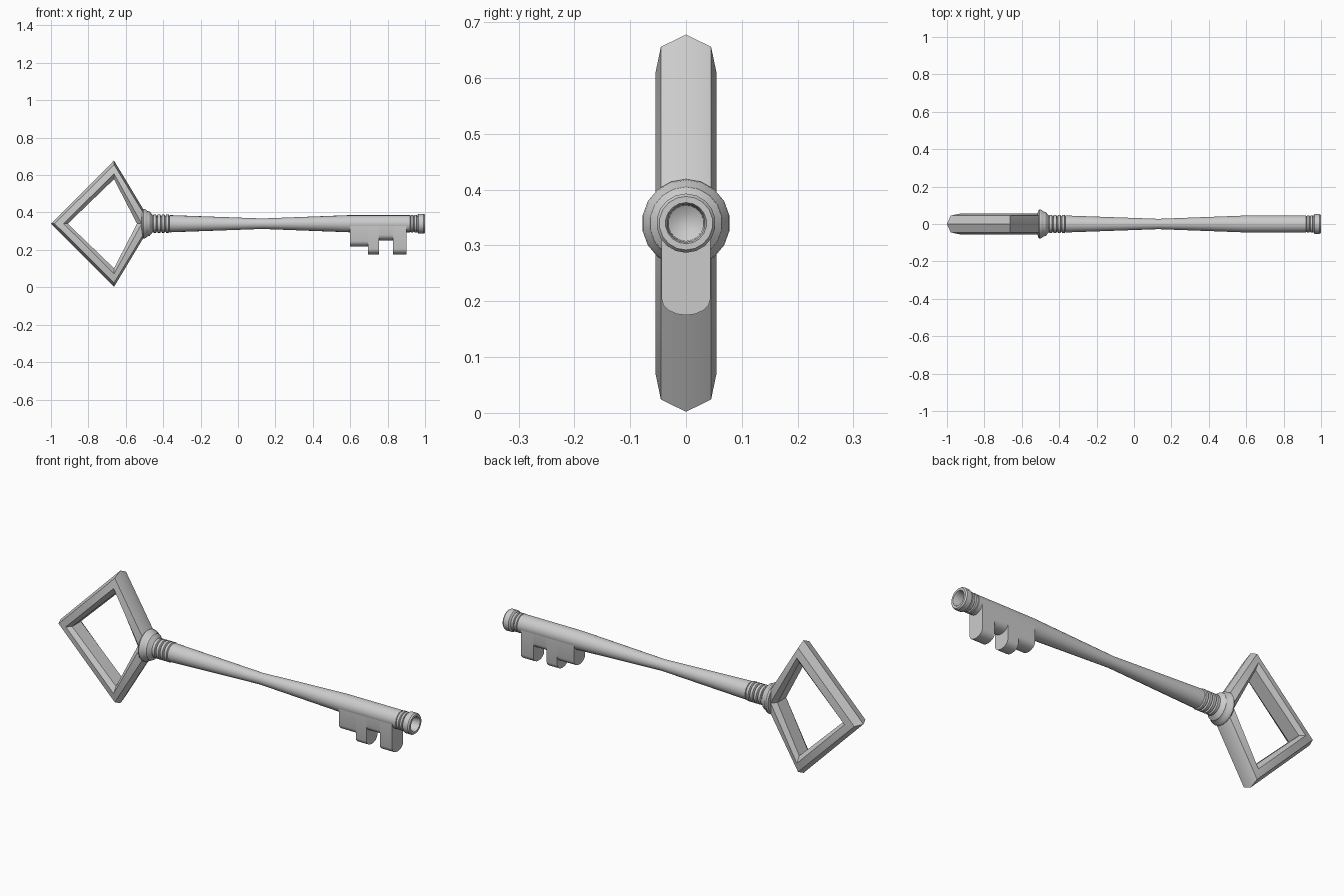
import bpy, bmesh
from math import cos, sin, pi, radians

if "Cube" in bpy.data.objects:
    bpy.data.objects.remove(bpy.data.objects["Cube"])

AXIS = 0.34  # height of the shaft centre line


def finish(name, bm, angle):
    bmesh.ops.recalc_face_normals(bm, faces=bm.faces)
    mesh = bpy.data.meshes.new(name)
    bm.to_mesh(mesh)
    bm.free()
    ob = bpy.data.objects.new(name, mesh)
    bpy.context.collection.objects.link(ob)
    bpy.ops.object.select_all(action='DESELECT')
    bpy.context.view_layer.objects.active = ob
    ob.select_set(True)
    bpy.ops.object.shade_smooth_by_angle(angle=radians(angle))
    return ob


def bridge(bm, a, b):
    n = len(a)
    for i in range(n):
        bm.faces.new((a[i], a[(i + 1) % n], b[(i + 1) % n], b[i]))


def lathe(name, profile, sides=18):
    """Revolve (x, radius) pairs around the shaft axis, closing both ends."""
    bm = bmesh.new()
    rings = [[bm.verts.new((x, r * sin(2 * pi * i / sides), AXIS + r * cos(2 * pi * i / sides)))
              for i in range(sides)] for x, r in profile]
    for a, b in zip(rings, rings[1:]):
        bridge(bm, a, b)
    bm.faces.new(rings[0])
    bm.faces.new(rings[-1])
    return finish(name, bm, 35)


def grooves(x0, x1, count, r_out, r_in):
    """Profile points of evenly spaced raised rings."""
    step = (x1 - x0) / count
    pts = []
    for i in range(count):
        x = x0 + i * step
        pts += [(x, r_in), (x + 0.15 * step, r_out), (x + 0.75 * step, r_out), (x + 0.9 * step, r_in)]
    return pts


# Bow: kite-shaped frame; each loop is (y, left x, half height, right x)
bm = bmesh.new()
section = [(0, -1.0, 0.338, -0.46), (0.045, -0.98, 0.316, -0.472),
           (0.055, -0.932, 0.268, -0.515), (0.035, -0.91, 0.238, -0.54),
           (-0.035, -0.91, 0.238, -0.54), (-0.055, -0.932, 0.268, -0.515),
           (-0.045, -0.98, 0.316, -0.472)]
loops = [[bm.verts.new(p) for p in ((l, y, AXIS), (-0.663, y, AXIS + h),
                                    (r, y, AXIS), (-0.663, y, AXIS - h))]
         for y, l, h, r in section]
for i, loop in enumerate(loops):
    bridge(bm, loop, loops[(i + 1) % len(loops)])
finish("bow", bm, 30)

# Collar between bow and shaft
lathe("collar", [(-0.515, 0.06), (-0.513, 0.073), (-0.505, 0.079), (-0.494, 0.077),
                 (-0.485, 0.068), (-0.472, 0.065), (-0.462, 0.053), (-0.452, 0.04)])

# Shaft with decorative rings, waist, and a hollow tip
shaft = [(-0.47, 0.038)] + grooves(-0.455, -0.365, 4, 0.049, 0.041)
shaft += [(-0.365, 0.046), (0.13, 0.028), (0.6, 0.046), (0.92, 0.046)]
shaft += grooves(0.922, 0.96, 2, 0.047, 0.041)
shaft += [(0.96, 0.048), (0.965, 0.053), (0.993, 0.053), (1.0, 0.048),
          (1.0, 0.037), (0.992, 0.034), (0.93, 0.032), (0.92, 0.015)]
lathe("shaft", shaft)

# Bit: stepped teeth with rounded undersides, (start x, end x, lowest z)
for i, (x0, x1, low) in enumerate([(0.6, 0.695, 0.217), (0.695, 0.755, 0.175),
                                   (0.755, 0.83, 0.25), (0.83, 0.9, 0.175)]):
    bm = bmesh.new()
    w = 0.044
    outline = [(w, AXIS)]
    outline += [(w * cos(pi * k / 8), low + 0.03 - 0.03 * sin(pi * k / 8)) for k in range(9)]
    outline += [(-w, AXIS)]
    ends = [[bm.verts.new((x, y, z)) for y, z in outline] for x in (x0, x1)]
    bridge(bm, *ends)
    for e in ends:
        bm.faces.new(e)
    finish("tooth_%d" % (i + 1), bm, 40)
